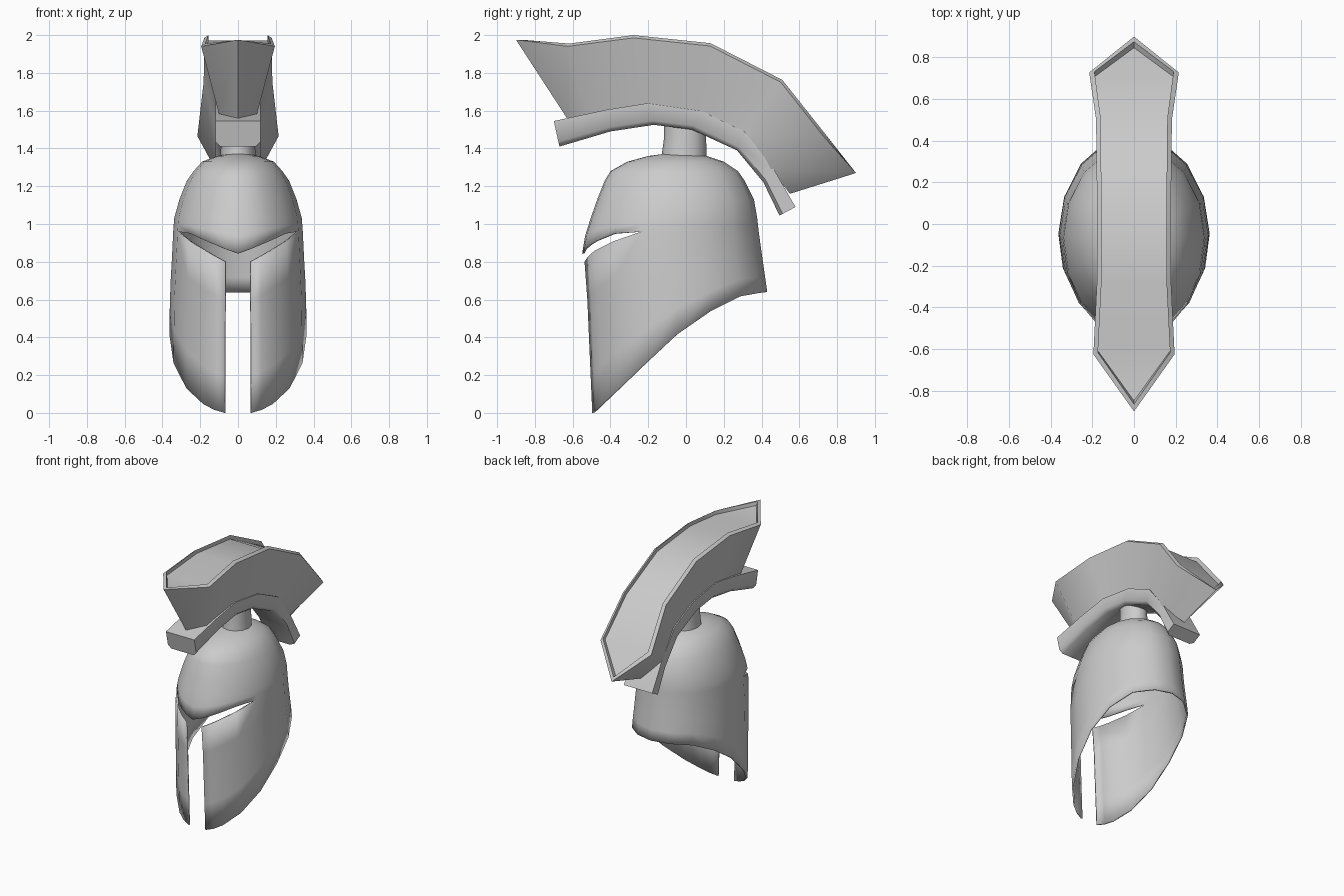
import bpy, bmesh, math
from mathutils import Vector

if "Cube" in bpy.data.objects:
    bpy.data.objects.remove(bpy.data.objects["Cube"])

grey = bpy.data.materials.new("plain grey")
grey.diffuse_color = (0.6, 0.6, 0.6, 1)
grey.use_nodes = True
grey.node_tree.nodes["Principled BSDF"].inputs["Base Color"].default_value = grey.diffuse_color


def finish(name, bm, angle=40):
    """Turn a bmesh into a named, shaded object."""
    bmesh.ops.remove_doubles(bm, verts=bm.verts, dist=0.0005)
    bmesh.ops.recalc_face_normals(bm, faces=bm.faces)
    mesh = bpy.data.meshes.new(name)
    bm.to_mesh(mesh)
    bm.free()
    mesh.materials.append(grey)
    ob = bpy.data.objects.new(name, mesh)
    bpy.context.collection.objects.link(ob)
    bpy.ops.object.select_all(action='DESELECT')
    ob.select_set(True)
    bpy.context.view_layer.objects.active = ob
    bpy.ops.object.shade_smooth_by_angle(angle=math.radians(angle))
    return ob


def loft(name, sections, caps, angle=40):
    """Skin closed cross-sections that have equal point counts."""
    bm = bmesh.new()
    rings = [[bm.verts.new(p) for p in s] for s in sections]
    n = len(rings[0])
    for a, b in zip(rings, rings[1:]):
        for i in range(n):
            bm.faces.new((a[i], a[(i + 1) % n], b[(i + 1) % n], b[i]))
    if caps:
        bm.faces.new(rings[0])
        bm.faces.new(rings[-1])
    return finish(name, bm, angle)


def interp(table, t):
    """Linear lookup in rows of (key, values...)."""
    if t <= table[0][0]:
        return table[0][1:]
    for a, b in zip(table, table[1:]):
        if t <= b[0]:
            f = (t - a[0]) / (b[0] - a[0])
            return tuple(u + (v - u) * f for u, v in zip(a[1:], b[1:]))
    return table[-1][1:]


# Helmet shell: oval plan per height (z, half width, front y, back y)
PLAN = [(0, .37, -.505, .43), (.64, .36, -.533, .43), (.85, .348, -.55, .40),
        (.96, .343, -.53, .385), (1.03, .338, -.505, .377), (1.13, .31, -.47, .36),
        (1.23, .27, -.43, .31), (1.28, .235, -.40, .275), (1.33, .19, -.31, .20),
        (1.36, .11, -.20, .11), (1.38, 0, -.05, -.05)]
HEM = [(-.495, 0), (-.28, .2), (-.07, .40), (.22, .60), (.34, .63), (.43, .64)]
BROW = [(0, .845), (11, .868), (30, .912), (48, .95), (69, .96)]
CHEEK = [(11, .80), (30, .858), (48, .908), (69, .96)]
COLUMNS = [0, 11, 20, 30, 48, 69, 90, 112, 135, 158, 180]


def shell_point(deg, z, side):
    rx, yf, yb = interp(PLAN, z)
    t = math.radians(deg)
    return Vector((side * rx * math.sin(t), (yf + yb) / 2 - (yb - yf) / 2 * math.cos(t), z))


def hem_height(deg):
    z = .3
    for _ in range(30):
        z = (z + interp(HEM, shell_point(deg, z, 1).y)[0]) / 2
    return 0 if deg == 11 else z


bm = bmesh.new()
for side in (1, -1):
    dome, cheek = [], []
    for deg in COLUMNS:
        brow = interp(BROW, deg)[0]
        zs = [brow, (brow + 1.03) / 2] + [r[0] for r in PLAN[4:]]
        dome.append([bm.verts.new(shell_point(deg, z, side)) for z in zs])
        if deg >= 11:
            lo, hi = hem_height(deg), interp(CHEEK, deg)[0]
            cheek.append([bm.verts.new(shell_point(deg, lo + (hi - lo) * k / 4, side))
                          for k in range(5)])
    for grid in (dome, cheek):
        for a, b in zip(grid, grid[1:]):
            for i in range(len(a) - 1):
                bm.faces.new((a[i], b[i], b[i + 1], a[i + 1]))
helmet = finish("helmet_shell", bm)
centre = Vector((0, -.06, .8))
if sum((p.center - centre).dot(p.normal) for p in helmet.data.polygons) < 0:
    helmet.data.flip_normals()
solid = helmet.modifiers.new("thickness", 'SOLIDIFY')
solid.thickness = .012
solid.offset = -1

# Stem between dome and crest holder
stem = []
for z, rx, ry, cy in [(1.34, .095, .12, -.012), (1.45, .088, .112, -.005), (1.55, .088, .112, -.005)]:
    stem.append([(rx * math.cos(k * math.pi / 6), cy + ry * math.sin(k * math.pi / 6), z)
                 for k in range(12)])
loft("crest_stem", stem, True)

# Crest holder: curved bar, (bottom y, z, top y, z) along its length
BAR = [(-.67, 1.41, -.70, 1.545), (-.40, 1.49, -.42, 1.605), (-.17, 1.525, -.20, 1.64),
       (.03, 1.50, .08, 1.60), (.27, 1.39, .31, 1.49), (.41, 1.22, .465, 1.29),
       (.495, 1.045, .58, 1.09)]
bar = []
for by, bz, ty, tz in BAR:
    shape = [(.095, 0), (.12, .2), (.12, 1), (-.12, 1), (-.12, .2), (-.095, 0)]
    bar.append([(x, by + (ty - by) * f, bz + (tz - bz) * f) for x, f in shape])
loft("crest_holder", bar, True, 50)

# Crest: pointed hull with a thin rim round a slightly sunken top
# (bottom y, z, top y, z, bottom half width, top half width, rim inset x, y, z)
HULL = [(-.63, 1.56, -.90, 1.975, 0, 0, 0, .035, 0),
        (-.52, 1.58, -.63, 1.955, .10, .195, .022, .012, 0),
        (-.20, 1.63, -.28, 2.0, .11, .178, .022, 0, 0),
        (.08, 1.59, .13, 1.957, .11, .178, .022, 0, 0),
        (.31, 1.48, .51, 1.763, .11, .182, .022, 0, 0),
        (.45, 1.29, .74, 1.473, .12, .215, .025, -.008, .01),
        (.55, 1.16, .90, 1.27, 0, 0, 0, -.025, .025)]
hull = []
for by, bz, ty, tz, wb, wt, ix, iy, iz in HULL:
    down = Vector((0, by - ty, bz - tz)).normalized()
    low, top = Vector((0, by, bz)), Vector((0, ty, tz))
    outer = top + down * (.015 if wt else 0)
    inner = top + Vector((0, iy, iz))
    floor = inner + down * .03
    half = [(wb, low), (wt, outer), (wt - ix, inner), (wt - ix, floor)]
    hull.append([p + Vector((x, 0, 0)) for x, p in half]
                + [p - Vector((x, 0, 0)) for x, p in reversed(half)])
loft("crest", hull, False, 45)
